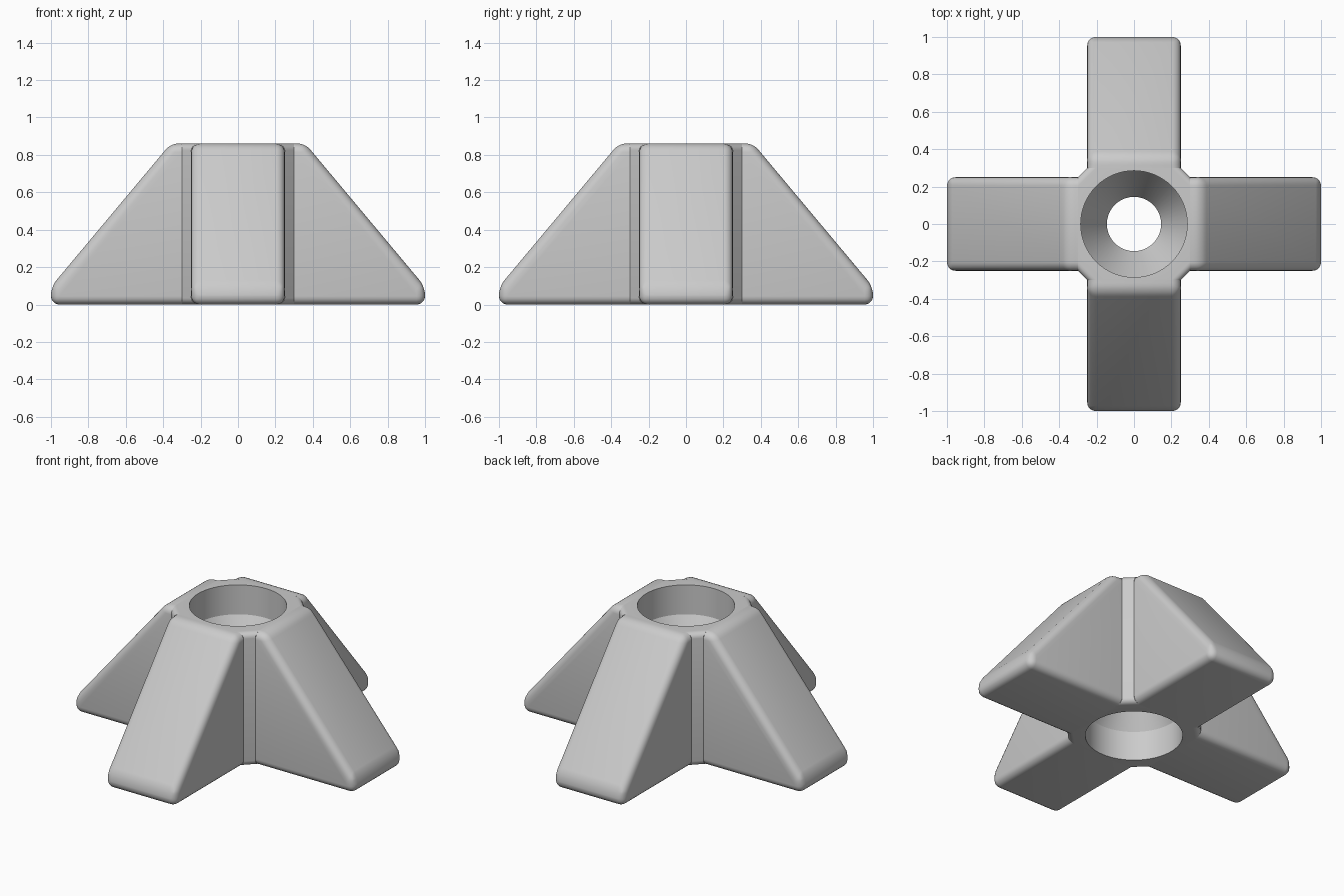
import bpy, bmesh, math
from mathutils import Matrix

cube = bpy.data.objects.get("Cube")
if cube:
    bpy.data.objects.remove(cube, do_unlink=True)

HEIGHT = 0.86
HUB = 0.30       # half width of the hub
HALF = 0.25      # half width of an arm
ROUND = 0.045

grey = bpy.data.materials.new("plain grey")
grey.use_nodes = True
grey.diffuse_color = (0.6, 0.6, 0.6, 1)
grey.node_tree.nodes["Principled BSDF"].inputs["Base Color"].default_value = (0.6, 0.6, 0.6, 1)


def make_object(name, bm):
    bmesh.ops.recalc_face_normals(bm, faces=bm.faces)
    mesh = bpy.data.meshes.new(name)
    bm.to_mesh(mesh)
    bm.free()
    mesh.materials.append(grey)
    obj = bpy.data.objects.new(name, mesh)
    bpy.context.collection.objects.link(obj)
    return obj


def select_only(obj):
    bpy.ops.object.select_all(action='DESELECT')
    obj.select_set(True)
    bpy.context.view_layer.objects.active = obj


def prism(points, direction):
    """Extrude a closed outline along a direction."""
    bm = bmesh.new()
    face = bm.faces.new([bm.verts.new(p) for p in points])
    new = bmesh.ops.extrude_face_region(bm, geom=[face])["geom"]
    bmesh.ops.translate(bm, vec=direction,
                        verts=[v for v in new if isinstance(v, bmesh.types.BMVert)])
    bmesh.ops.recalc_face_normals(bm, faces=bm.faces)
    return bm


def round_edges(bm, edges, width):
    bmesh.ops.bevel(bm, geom=edges, offset=width, segments=5, profile=0.5,
                    affect='EDGES', clamp_overlap=True)


# Hub: square block with cut corners, rounded above and below each cut
corners = []
for i in range(4):
    turn = Matrix.Rotation(i * math.pi / 2, 3, 'Z')
    corners += [turn @ v for v in (Matrix(((HUB, HALF, 0), (HALF, HUB, 0))))]
bm = prism(corners, (0, 0, HEIGHT))
cut_rims = []
for e in bm.edges:
    mid = (e.verts[0].co + e.verts[1].co) / 2
    if abs(abs(mid.x) - abs(mid.y)) < 0.01 and abs(e.verts[0].co.z - e.verts[1].co.z) < 0.01:
        cut_rims.append(e)
round_edges(bm, cut_rims, 0.035)
hub = make_object("hub", bm)

# Bore: straight at both ends, narrowing to a throat in the middle
wide, throat, depth = 0.285, 0.145, 0.19
profile = [(0, -0.1), (wide, -0.1), (wide, depth), (throat, HEIGHT / 2),
           (wide, HEIGHT - depth), (wide, HEIGHT + 0.1), (0, HEIGHT + 0.1)]
bm = bmesh.new()
verts = [bm.verts.new((r, 0, z)) for r, z in profile]
edges = [bm.edges.new(pair) for pair in zip(verts, verts[1:])]
bmesh.ops.spin(bm, geom=verts + edges, axis=(0, 0, 1), cent=(0, 0, 0),
               angle=math.tau, steps=64, use_duplicate=False)
bmesh.ops.remove_doubles(bm, verts=bm.verts, dist=0.0005)
cutter = make_object("bore_cutter", bm)
cutter.hide_render = True

select_only(hub)
cut = hub.modifiers.new("bore", 'BOOLEAN')
cut.operation = 'DIFFERENCE'
cut.solver = 'EXACT'
cut.object = cutter
bpy.ops.object.modifier_apply(modifier=cut.name)
bpy.data.objects.remove(cutter, do_unlink=True)

# Arms: four sloping buttresses, rounded everywhere but at the hub
outline = [(HUB, 0), (1, 0), (1, 0.095), (0.36, HEIGHT), (HUB, HEIGHT)]
parts = [hub]
for i, side in enumerate(("left", "back", "right", "front")):
    bm = prism([(x, -HALF, z) for x, z in outline], (0, 2 * HALF, 0))
    outer = [e for e in bm.edges if max(v.co.x for v in e.verts) > HUB + 0.01]
    round_edges(bm, outer, ROUND)
    bm.transform(Matrix.Rotation(i * math.pi / 2, 4, 'Z'))
    parts.append(make_object(side + "_arm", bm))

for part in parts:
    select_only(part)
    bpy.ops.object.shade_smooth_by_angle(angle=math.radians(30))
